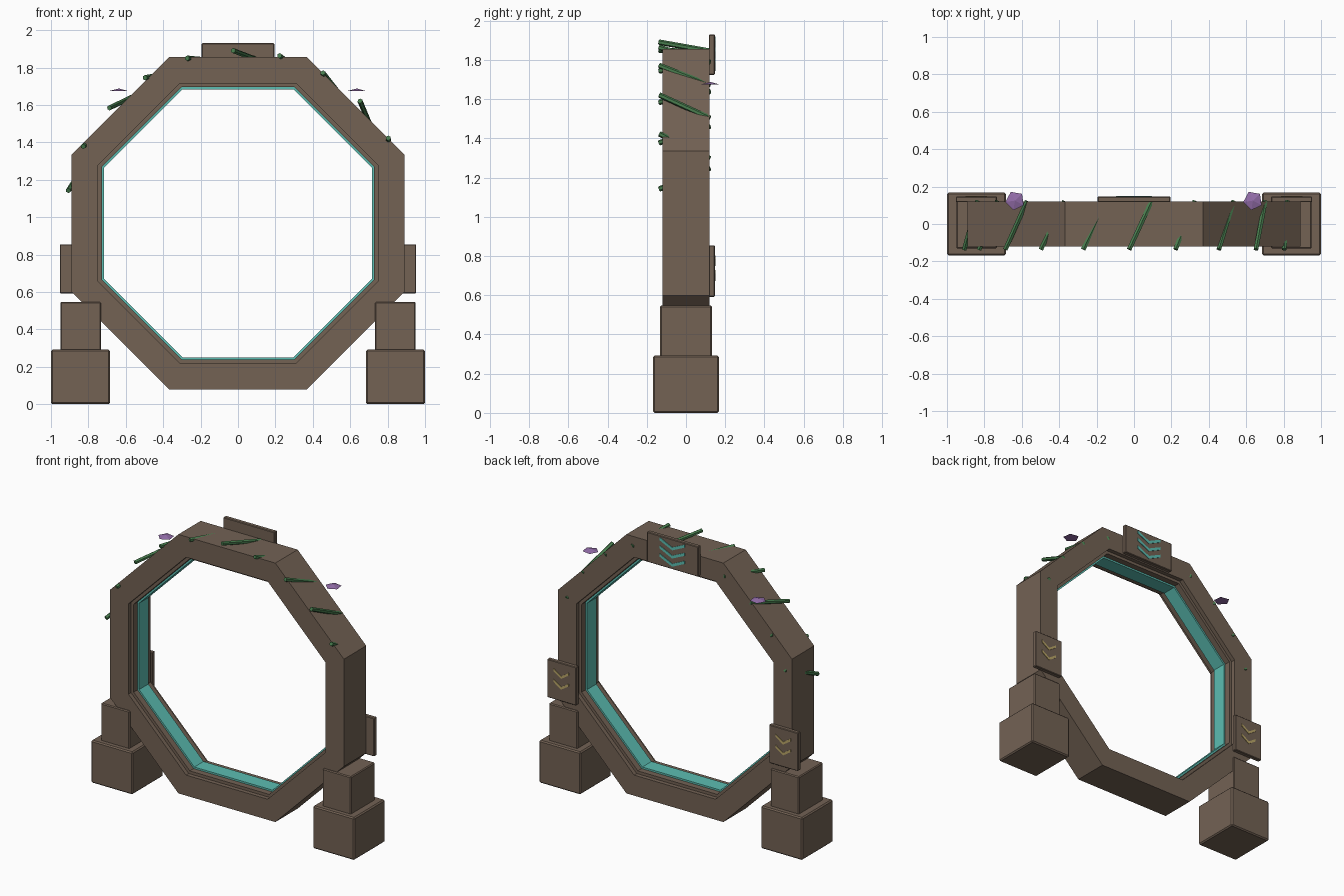
import bpy, bmesh, math
from mathutils import Vector

if "Cube" in bpy.data.objects:
    bpy.data.objects.remove(bpy.data.objects["Cube"])


def srgb(r, g, b):
    f = lambda c: c / 12.92 if c <= 0.04045 else ((c + 0.055) / 1.055) ** 2.4
    return (f(r / 255), f(g / 255), f(b / 255), 1)


def material(name, rgb):
    m = bpy.data.materials.new(name)
    m.diffuse_color = srgb(*rgb)
    m.use_nodes = True
    m.node_tree.nodes["Principled BSDF"].inputs["Base Color"].default_value = m.diffuse_color
    return m


STONE = material("brown_stone", (115, 98, 84))
TEAL = material("teal_glow", (92, 190, 178))
TAN = material("tan_paint", (186, 166, 104))
GREEN = material("vine_green", (72, 125, 78))
PURPLE = material("petal_purple", (146, 108, 168))
CZ = 0.967  # height of the ring centre


def finish(name, bm, mat, bevel=0):
    bmesh.ops.recalc_face_normals(bm, faces=bm.faces)
    me = bpy.data.meshes.new(name)
    bm.to_mesh(me)
    bm.free()
    me.materials.append(mat)
    ob = bpy.data.objects.new(name, me)
    bpy.context.collection.objects.link(ob)
    if bevel:
        mod = ob.modifiers.new("bevel", 'BEVEL')
        mod.width = bevel
        mod.segments = 1
    return ob


def box(name, x, y, z, mat, bevel=0):
    bm = bmesh.new()
    bmesh.ops.create_cube(bm, size=1)
    for v in bm.verts:
        v.co = [lo + (c + 0.5) * (hi - lo) for c, (lo, hi) in zip(v.co, (x, y, z))]
    return finish(name, bm, mat, bevel)


def octagon_ring(name, outer, inner, depth, mat):
    # rectangular section swept round an octagon; sizes are centre-to-flat distances
    bm = bmesh.new()
    section = [(outer, -depth), (outer, depth), (inner, depth), (inner, -depth)]
    loops = []
    for i in range(8):
        a = math.radians(22.5 + 45 * i)
        k = 1 / math.cos(math.pi / 8)
        loops.append([bm.verts.new((r * k * math.cos(a), y, CZ + r * k * math.sin(a)))
                      for r, y in section])
    for i in range(8):
        p, q = loops[i], loops[(i + 1) % 8]
        for j in range(4):
            n = (j + 1) % 4
            bm.faces.new((p[j], p[n], q[n], q[j]))
    return finish(name, bm, mat)


def chevron(name, cx, tip, half, rise, thick, mat):
    # thin V-shaped plate on the back of a plaque
    pts = [(-half, rise), (0, 0), (half, rise),
           (half, rise + thick), (0, thick), (-half, rise + thick)]
    bm = bmesh.new()
    a = [bm.verts.new((cx + x, 0.146, tip + z)) for x, z in pts]
    b = [bm.verts.new((cx + x, 0.151, tip + z)) for x, z in pts]
    for i, j, k, l in ((0, 1, 4, 5), (1, 2, 3, 4)):
        bm.faces.new((a[i], a[j], a[k], a[l]))
        bm.faces.new((b[i], b[j], b[k], b[l]))
    for i in range(6):
        n = (i + 1) % 6
        bm.faces.new((a[i], a[n], b[n], b[i]))
    return finish(name, bm, mat)


# Main ring, inner step and glowing band
octagon_ring("ring", 0.889, 0.748, 0.121, STONE)
octagon_ring("ring_step", 0.76, 0.728, 0.092, STONE)
octagon_ring("glow_band", 0.74, 0.716, 0.05, TEAL)

# Feet, side plaques and petals on both sides
for s, side in ((-1, "left"), (1, "right")):
    span = lambda a, b: tuple(sorted((s * a, s * b)))
    box(side + "_foot", span(0.685, 1.0), (-0.168, 0.168), (0, 0.292), STONE, 0.008)
    box(side + "_pillar", span(0.733, 0.95), (-0.132, 0.132), (0.28, 0.547), STONE, 0.006)
    box(side + "_plaque", span(0.733, 0.953), (0.117, 0.147), (0.592, 0.855), STONE, 0.004)
    for i, tip in enumerate((0.748, 0.674)):
        chevron(f"{side}_plaque_mark_{i + 1}", s * 0.843, tip, 0.058, 0.038, 0.018, TAN)

    bm = bmesh.new()
    ring = []
    for i in range(5):
        a = math.radians(188 + 72 * i)
        ring.append(bm.verts.new((s * 0.636 + 0.052 * math.cos(a),
                                  0.125 + 0.052 * math.sin(a), 1.675)))
    top = bm.verts.new((s * 0.636, 0.125, 1.688))
    bm.faces.new(ring)
    for i in range(5):
        bm.faces.new((ring[i], ring[(i + 1) % 5], top))
    finish(side + "_petal", bm, PURPLE)

# Top plaque with three chevrons
box("top_plaque", (-0.195, 0.195), (0.117, 0.147), (1.724, 1.93), STONE, 0.004)
for i in range(3):
    chevron(f"top_plaque_mark_{i + 1}", 0, 1.856 - 0.056 * i, 0.095, 0.044, 0.02, TEAL)

# Vine stems running from front to back through the ring's upper half
for i in range(10):
    a0 = math.radians(-79.1 + 15.5 * i)
    a1 = a0 + math.radians(7.7)
    p = Vector((0.924 * math.sin(a0), -0.136, CZ + 0.924 * math.cos(a0)))
    q = Vector((0.883 * math.sin(a1), 0.122, CZ + 0.883 * math.cos(a1)))
    bm = bmesh.new()
    bmesh.ops.create_cone(bm, cap_ends=True, segments=6, radius1=0.014, radius2=0.014,
                          depth=(q - p).length)
    ob = finish(f"vine_{i + 1}", bm, GREEN)
    ob.location = (p + q) / 2
    ob.rotation_euler = (q - p).to_track_quat('Z', 'Y').to_euler()
